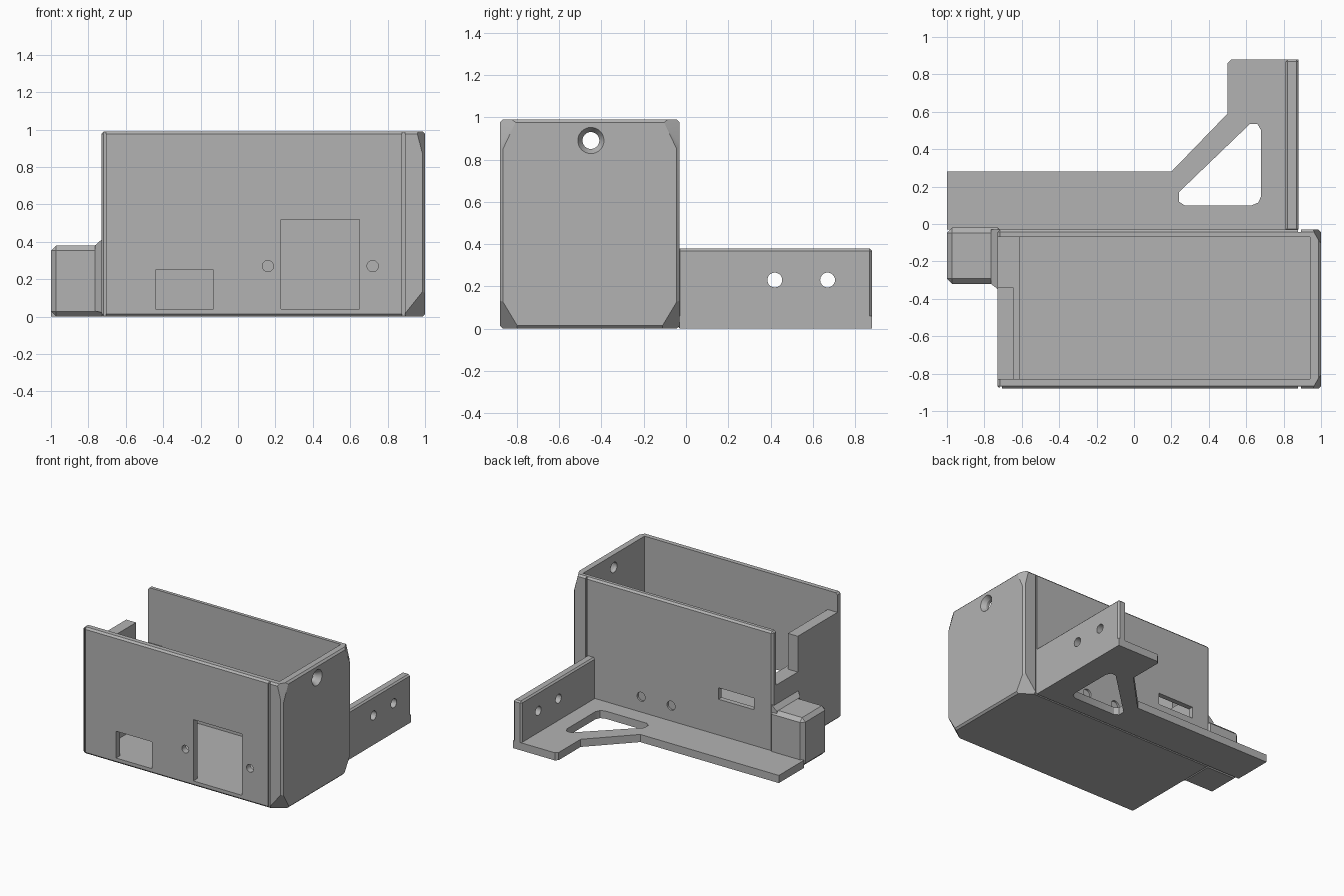
import bpy, bmesh
from math import pi
from mathutils import Matrix, Vector

cube = bpy.data.objects.get("Cube")
if cube:
    bpy.data.objects.remove(cube, do_unlink=True)

grey = bpy.data.materials.new("plain grey")
grey.use_nodes = True
grey.diffuse_color = (0.45, 0.45, 0.45, 1)
grey.node_tree.nodes["Principled BSDF"].inputs["Base Color"].default_value = (0.45, 0.45, 0.45, 1)


def finish(name, bm):
    bmesh.ops.recalc_face_normals(bm, faces=bm.faces[:])
    mesh = bpy.data.meshes.new(name)
    bm.to_mesh(mesh)
    bm.free()
    mesh.materials.append(grey)
    obj = bpy.data.objects.new(name, mesh)
    bpy.context.collection.objects.link(obj)
    return obj


def box_bm(lo, hi, bevel=0):
    bm = bmesh.new()
    lo, hi = Vector(lo), Vector(hi)
    size = hi - lo
    bmesh.ops.create_cube(bm, size=1, matrix=Matrix.Translation((lo + hi) / 2) @ Matrix.Diagonal((*size, 1)))
    if bevel:
        bmesh.ops.bevel(bm, geom=bm.edges[:], offset=bevel, segments=1, affect='EDGES')
    return bm


def box(name, lo, hi, bevel=0):
    return finish(name, box_bm(lo, hi, bevel))


def rod(centre, axis, r1, r2, depth):
    bm = bmesh.new()
    turn = Matrix.Rotation(pi / 2, 4, 'Y' if axis == 'X' else 'X')
    bmesh.ops.create_cone(bm, cap_ends=True, segments=32, radius1=r1, radius2=r2,
                          depth=depth, matrix=Matrix.Translation(centre) @ turn)
    return finish("cutter", bm)


def prism(name, outline, z0, z1):
    bm = bmesh.new()
    face = bm.faces.new([bm.verts.new((x, y, z0)) for x, y in outline])
    new = bmesh.ops.extrude_face_region(bm, geom=[face])["geom"]
    bmesh.ops.translate(bm, vec=(0, 0, z1 - z0), verts=[v for v in new if isinstance(v, bmesh.types.BMVert)])
    return finish(name, bm)


def cut(obj, cutters):
    for c in cutters:
        c.hide_render = True
        mod = obj.modifiers.new("cut", 'BOOLEAN')
        mod.operation, mod.solver, mod.object = 'DIFFERENCE', 'EXACT', c
    bpy.context.view_layer.update()
    graph = bpy.context.evaluated_depsgraph_get()
    mesh = bpy.data.meshes.new_from_object(obj.evaluated_get(graph))
    obj.modifiers.clear()
    obj.data = mesh
    for c in cutters:
        bpy.data.objects.remove(c, do_unlink=True)
    bpy.context.view_layer.objects.active = obj
    bpy.ops.object.select_all(action='DESELECT')
    obj.select_set(True)
    bpy.ops.object.shade_smooth_by_angle(angle=pi / 7)


# Case body with its four end corners sliced off
FRONT, BACK, LEFT, RIGHT, TOP = -0.88, -0.03, 1.0, -0.73, 0.99
bm = box_bm((RIGHT, FRONT, 0), (LEFT, BACK, TOP), 0.014)
middle = Vector((0, (FRONT + BACK) / 2, TOP / 2))
for y, inward in ((FRONT, 1), (BACK, -1)):
    for z, dx, dy, dz in ((0, 0.12, 0.09, 0.15), (TOP, 0.045, 0.08, -0.17)):
        a = Vector((LEFT - dx, y, z))
        b = Vector((LEFT, y + inward * dy, z))
        c = Vector((LEFT, y, z + dz))
        normal = (b - a).cross(c - a).normalized()
        if normal.dot(middle - a) > 0:
            normal = -normal
        bmesh.ops.bisect_plane(bm, geom=bm.verts[:] + bm.edges[:] + bm.faces[:],
                               plane_co=a, plane_no=normal, clear_outer=True)
        bmesh.ops.holes_fill(bm, edges=[e for e in bm.edges if e.is_boundary], sides=0)
case = finish("open_case", bm)

# Cavity, stepped end wall, cable notch and panel openings
spaces = [
    ((-0.61, -0.83, 0.04), (0.94, -0.07, 1.5)),
    ((-0.645, -0.83, 0.56), (0.5, -0.07, 1.6)),
    ((-0.9, -0.83, 0.84), (0.4, -0.07, 1.7)),
    ((-0.95, -0.34, 0.56), (0.3, -0.07, 1.8)),
    ((-0.44, -1, 0.04), (-0.13, -0.6, 0.25)),
    ((0.23, -1, 0.04), (0.65, -0.6, 0.52)),
    ((-0.57, -0.2, 0.34), (-0.26, 0.1, 0.43)),
]
# Shallow panel grooves
for x, y in ((-0.712, FRONT), (0.885, FRONT), (0.885, BACK)):
    spaces.append(((x - 0.007, y - 0.012, -0.1), (x + 0.007, y + 0.012, 1.1)))
cutters = [box("cutter", lo, hi) for lo, hi in spaces]
# Screw holes and the countersunk end hole
cutters += [rod((x, -0.86, 0.27), 'Y', 0.03, 0.03, 0.2) for x in (0.16, 0.72)]
cutters += [rod((x, BACK, 0.18), 'Y', 0.035, 0.035, 0.03) for x in (0.15, 0.41)]
cutters += [rod((0.97, -0.45, 0.89), 'X', 0.04, 0.04, 0.3),
            rod((0.985, -0.45, 0.89), 'X', 0.04, 0.065, 0.04)]
cut(case, cutters)

# Base plate with a triangular lightening hole
plate = prism("base_plate", [(-1, -0.03), (0.88, -0.03), (0.88, 0.88), (0.52, 0.88), (0.5, 0.86),
                             (0.5, 0.59), (0.2, 0.28), (-1, 0.28)], 0, 0.06)
hole = prism("cutter", [(0.24, 0.17), (0.24, 0.12), (0.27, 0.1), (0.63, 0.1), (0.665, 0.115),
                        (0.68, 0.15), (0.68, 0.5), (0.66, 0.535), (0.62, 0.535)], -0.1, 0.2)
cut(plate, [hole])

# Upright mounting flange
flange = box("mounting_flange", (0.81, -0.04, 0), (0.88, 0.88, 0.38), 0.012)
cut(flange, [rod((0.85, y, 0.23), 'X', 0.035, 0.035, 0.3) for y in (0.42, 0.67)])

# Side block and its flared collar against the case
box("side_block", (-1, -0.32, 0), (-0.7, -0.02, 0.38), 0.028)
bm = bmesh.new()
for x, y, z0, z1 in ((-0.765, -0.32, 0.03, 0.38), (-0.72, -0.355, 0.02, 0.42)):
    for yy in (y, -0.03):
        for zz in (z0, z1):
            bm.verts.new((x, yy, zz))
bmesh.ops.convex_hull(bm, input=bm.verts[:])
finish("block_collar", bm)
